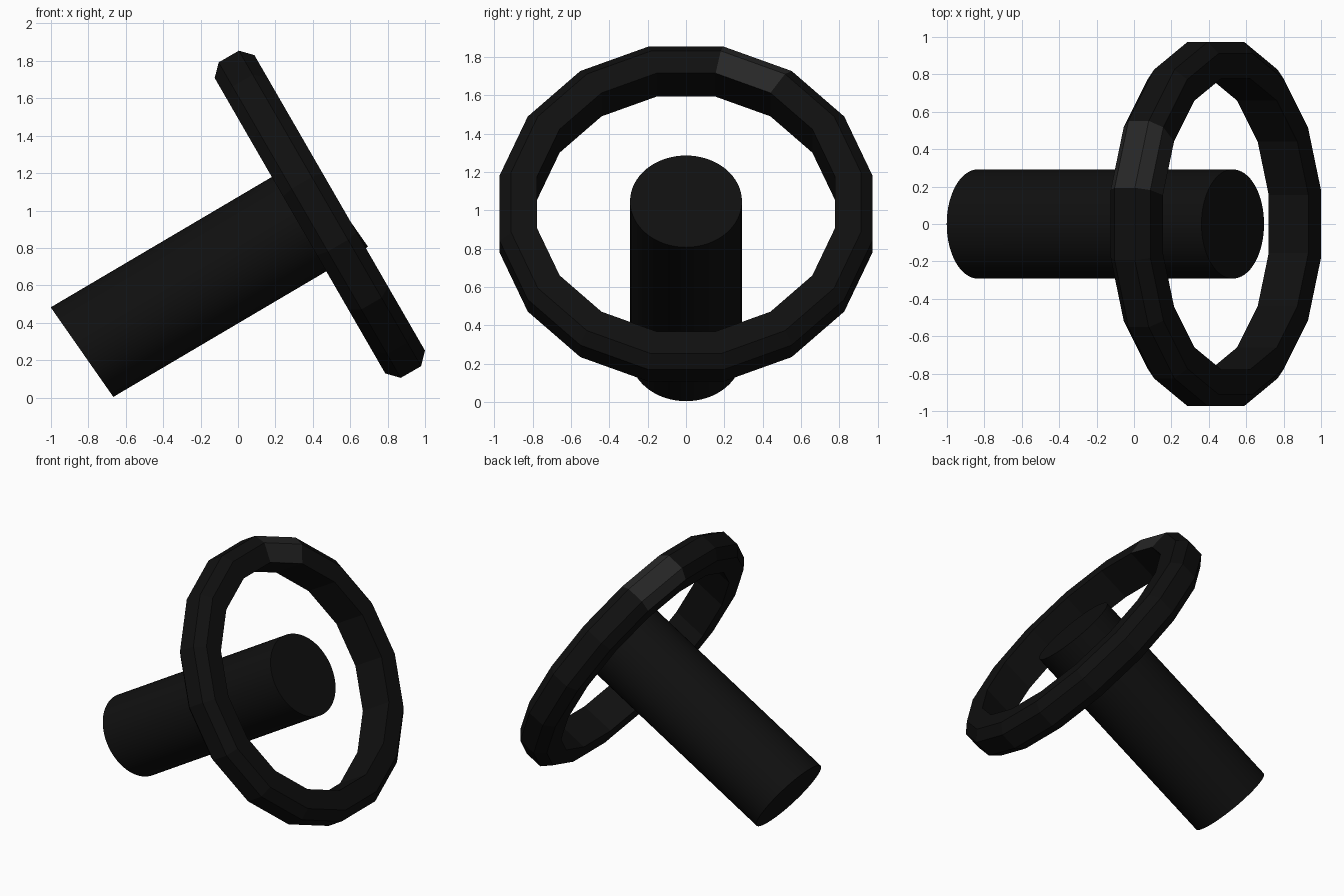
import bpy, bmesh, math
from mathutils import Vector

if "Cube" in bpy.data.objects:
    bpy.data.objects.remove(bpy.data.objects["Cube"])

TILT = math.radians(30)
AXIS = Vector((math.cos(TILT), 0, math.sin(TILT)))   # steering axis
UP = Vector((-math.sin(TILT), 0, math.cos(TILT)))    # "up" in the wheel plane
SIDE = Vector((0, 1, 0))


def material(name, value):
    mat = bpy.data.materials.new(name)
    mat.diffuse_color = (value, value, value, 1)
    mat.use_nodes = True
    mat.node_tree.nodes["Principled BSDF"].inputs["Base Color"].default_value = mat.diffuse_color
    return mat


black = material("black", 0.005)
grey = material("dark_grey", 0.02)


def ring(bm, centre, up, radius, count, phase=0.0, along=Vector()):
    """Circle of vertices spanned by up and SIDE."""
    verts = []
    for i in range(count):
        a = 2 * math.pi * (i + phase) / count
        verts.append(bm.verts.new(centre + along + radius * (math.cos(a) * up + math.sin(a) * SIDE)))
    return verts


def bridge(bm, a, b):
    n = len(a)
    return [bm.faces.new((a[i], a[(i + 1) % n], b[(i + 1) % n], b[i])) for i in range(n)]


def finish(bm, name, mats):
    bmesh.ops.recalc_face_normals(bm, faces=bm.faces)
    mesh = bpy.data.meshes.new(name)
    bm.to_mesh(mesh)
    bm.free()
    for m in mats:
        mesh.materials.append(m)
    obj = bpy.data.objects.new(name, mesh)
    bpy.context.collection.objects.link(obj)
    return obj


# Wheel rim: 16 sides, square inside, chamfered outside, one grey marker segment
bm = bmesh.new()
centre = Vector((0.4375, 0, 0.98))
profile = [(0.793, 0.1225), (0.93, 0.1225), (0.993, 0.0625),
           (0.993, -0.0625), (0.93, -0.1225), (0.793, -0.1225)]
loops = [ring(bm, centre, UP, r, 16, 0.5, AXIS * n) for r, n in profile]
for k in range(len(loops)):
    faces = bridge(bm, loops[k], loops[(k + 1) % len(loops)])
    if k < 4:
        faces[0].material_index = 1
finish(bm, "wheel_rim", [black, grey])

# Column: smooth tube along the axis with slightly slanted end caps
bm = bmesh.new()
cap_up = Vector((-0.573, 0, 0.82))
lower = ring(bm, Vector((-0.834, 0, 0.243)), cap_up, 0.292, 64)
upper = ring(bm, Vector((0.528, 0, 1.046)), cap_up, 0.292, 64)
for f in bridge(bm, lower, upper):
    f.smooth = True
bm.faces.new(lower)
bm.faces.new(upper)
column = finish(bm, "steering_column", [black])
bpy.context.view_layer.objects.active = column
column.select_set(True)
bpy.ops.object.shade_smooth_by_angle()
